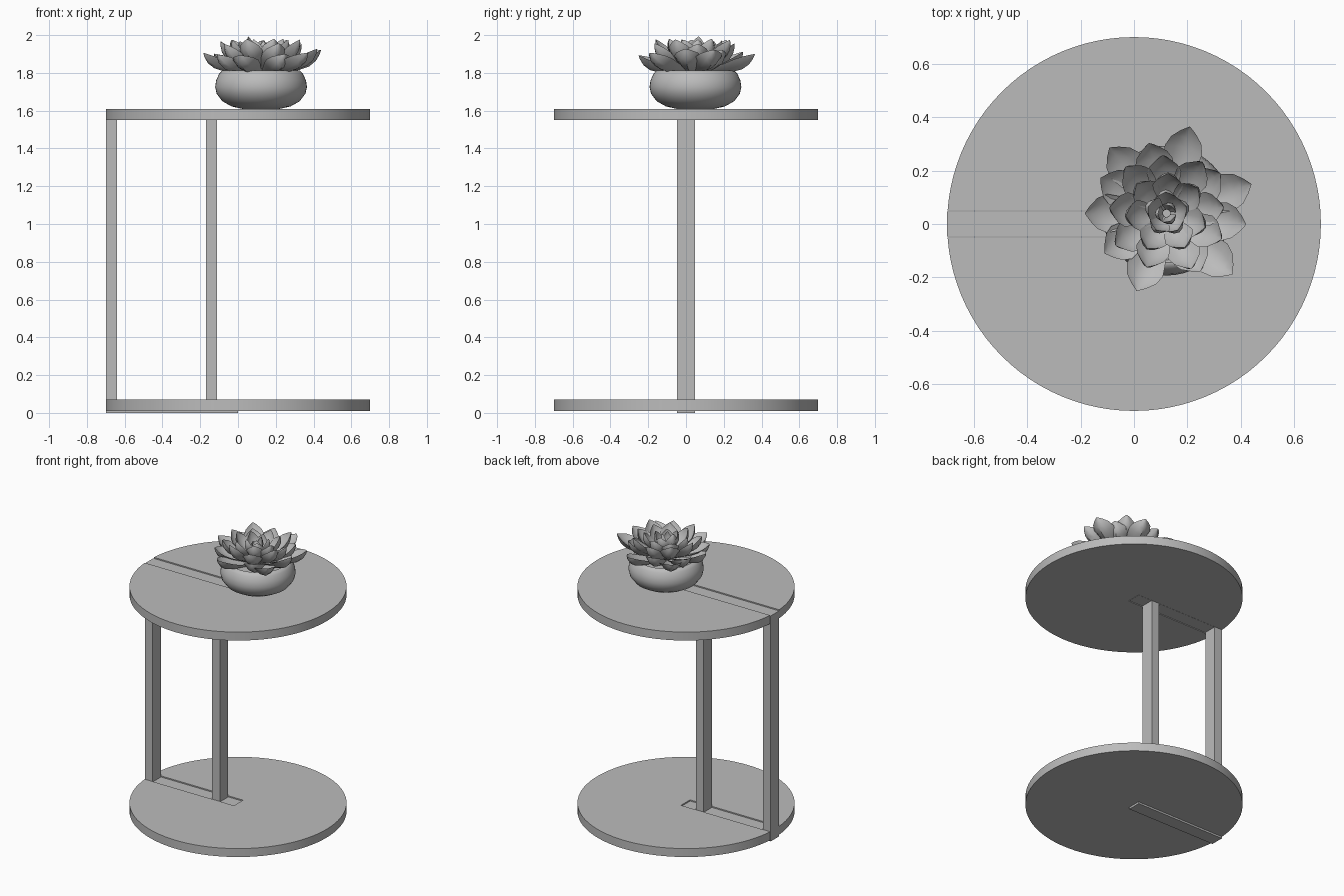
import bpy, bmesh, math, random
from mathutils import Vector

random.seed(4)
cube = bpy.data.objects.get("Cube")
if cube:
    bpy.data.objects.remove(cube, do_unlink=True)

grey = bpy.data.materials.new("plain grey")
grey.use_nodes = True
grey.diffuse_color = (0.5, 0.5, 0.5, 1)
grey.node_tree.nodes["Principled BSDF"].inputs["Base Color"].default_value = (0.5, 0.5, 0.5, 1)


def finish(obj, name, smooth=None):
    obj.name = name
    obj.data.materials.append(grey)
    if smooth:
        bpy.ops.object.select_all(action='DESELECT')
        obj.select_set(True)
        bpy.context.view_layer.objects.active = obj
        bpy.ops.object.shade_smooth_by_angle(angle=math.radians(smooth))
    return obj


def box(name, x0, x1, y0, y1, z0, z1):
    bpy.ops.mesh.primitive_cube_add(size=1, location=((x0 + x1) / 2, (y0 + y1) / 2, (z0 + z1) / 2))
    obj = bpy.context.object
    obj.scale = (x1 - x0, y1 - y0, z1 - z0)
    bpy.ops.object.transform_apply(location=False, rotation=False, scale=True)
    return finish(obj, name)


def mesh_object(name, bm, smooth):
    bmesh.ops.recalc_face_normals(bm, faces=bm.faces)
    mesh = bpy.data.meshes.new(name)
    bm.to_mesh(mesh)
    bm.free()
    obj = bpy.data.objects.new(name, mesh)
    bpy.context.collection.objects.link(obj)
    return finish(obj, name, smooth)


# Round discs, each slotted from the rim to the centre for the metal frame
def disc(name, z0, z1):
    bpy.ops.mesh.primitive_cylinder_add(vertices=96, radius=0.7, depth=z1 - z0,
                                        location=(0, 0, (z0 + z1) / 2))
    obj = finish(bpy.context.object, name)
    cutter = box(name + "_slot_cutter", -0.8, 0.004, -0.051, 0.051, z0 - 0.1, z1 + 0.1)
    cutter.hide_render = True
    mod = obj.modifiers.new("slot", 'BOOLEAN')
    mod.operation = 'DIFFERENCE'
    mod.object = cutter
    mod.solver = 'EXACT'
    bpy.context.view_layer.objects.active = obj
    bpy.ops.object.modifier_apply(modifier=mod.name)
    bpy.data.objects.remove(cutter, do_unlink=True)
    finish(obj, name, 30)


disc("base_disc", 0.01, 0.07)
disc("table_top", 1.55, 1.61)

# Frame of two flat bars and two posts
W = 0.047
box("base_bar", -0.7, 0, -W, W, 0, 0.064)
box("top_bar", -0.7, 0, -W, W, 1.552, 1.604)
box("outer_post", -0.7, -0.64, -W, W, 0.06, 1.555)
box("inner_post", -0.17, -0.11, -W, W, 0.06, 1.555)

# Squat round pot with a filled mouth
PX, PY = 0.122, 0.05
profile = [(0, 1.61), (0.10, 1.61), (0.155, 1.622), (0.205, 1.65), (0.235, 1.69),
           (0.243, 1.725), (0.238, 1.76), (0.222, 1.795), (0.205, 1.813),
           (0.195, 1.813), (0.185, 1.80), (0, 1.80)]
bm = bmesh.new()
verts = [bm.verts.new((PX + r, PY, z)) for r, z in profile]
edges = [bm.edges.new(pair) for pair in zip(verts, verts[1:])]
bmesh.ops.spin(bm, geom=verts + edges, cent=(PX, PY, 0), axis=(0, 0, 1),
               angle=math.tau, steps=48, use_merge=True)
bmesh.ops.remove_doubles(bm, verts=bm.verts, dist=0.0005)
mesh_object("pot", bm, 50)


# Succulent leaf: cupped blade swept along a rising curve, ending in a point
STATIONS = [(0, 0.35), (0.25, 0.55), (0.5, 0.88), (0.68, 1), (0.82, 0.8), (0.93, 0.4), (1, 0.04)]
ACROSS = [-1, -0.5, 0, 0.5, 1]


def leaf(bm, angle, reach, tip_z, width, base_z, start=0.02):
    a = math.radians(angle)
    out = Vector((math.cos(a), math.sin(a), 0))
    side = Vector((-math.sin(a), math.cos(a), 0))
    root = Vector((PX, PY - 0.01, 0))
    p0 = out * start + Vector((0, 0, base_z))
    p2 = out * reach + Vector((0, 0, tip_z))
    p1 = out * (start + (reach - start) * 0.62) + Vector((0, 0, base_z + (tip_z - base_z) * 0.32))
    rings = []
    for t, w in STATIONS:
        centre = p0 * (1 - t) ** 2 + p1 * 2 * t * (1 - t) + p2 * t * t
        tangent = ((p1 - p0) * (1 - t) + (p2 - p1) * t).normalized()
        up = tangent.cross(side).normalized()
        half = width * w / 2

        def point(s, drop):
            lift = half * 0.4 * (s * s - 0.5) - drop * half * 0.4 * (1 - s * s)
            return bm.verts.new(root + centre + side * s * half + up * lift)
        rings.append([point(s, 0) for s in ACROSS] + [point(s, 1) for s in (0.5, 0, -0.5)])
    for r0, r1 in zip(rings, rings[1:]):
        for i in range(len(r0)):
            j = (i + 1) % len(r0)
            bm.faces.new((r0[i], r0[j], r1[j], r1[i]))
    bm.faces.new(rings[0])
    bm.faces.new(rings[-1])


# Outer leaves: angle and reach
OUTER = [(75, 0.335), (131, 0.325), (180, 0.305), (213, 0.275), (249, 0.31),
         (317, 0.335), (352, 0.30), (19, 0.335), (37, 0.25), (300, 0.25),
         (104, 0.27), (152, 0.28)]
bm = bmesh.new()
for angle, reach in OUTER:
    leaf(bm, angle, reach, 1.9 + random.uniform(-0.01, 0.03), 0.145, 1.80)
mesh_object("outer_leaves", bm, 40)

# Inner rings: count, first angle, reach, tip height, width, base height
RINGS = [("middle_leaves", 9, 10, 0.225, 1.965, 0.13, 1.81),
         ("inner_leaves", 7, 35, 0.15, 1.985, 0.115, 1.825),
         ("heart_leaves", 5, 20, 0.075, 1.985, 0.09, 1.84),
         ("bud_leaves", 3, 60, 0.03, 1.96, 0.06, 1.85)]
for name, count, first, reach, tip_z, width, base_z in RINGS:
    bm = bmesh.new()
    for i in range(count):
        leaf(bm, first + 360 * i / count + random.uniform(-6, 6), reach * random.uniform(0.94, 1.06),
             tip_z + random.uniform(-0.02, 0.015), width, base_z, 0.012)
    mesh_object(name, bm, 40)
